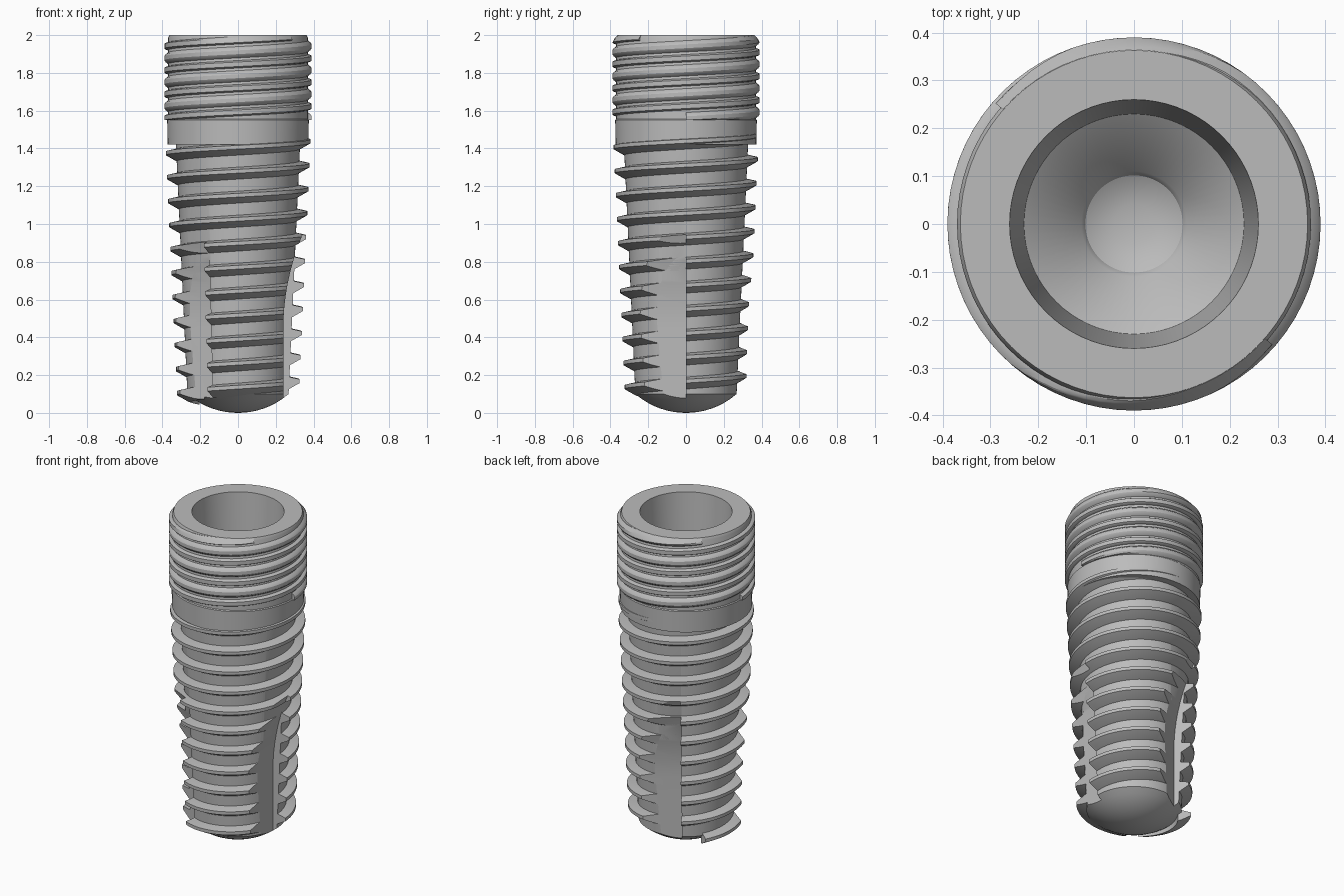
import bpy, bmesh
from math import cos, sin, pi, sqrt, radians, tau

if "Cube" in bpy.data.objects:
    bpy.data.objects.remove(bpy.data.objects["Cube"])

SEG = 72
PITCH = 0.127
TOP = 2.0

metal = bpy.data.materials.new("grey metal")
metal.use_nodes = True
metal.diffuse_color = (0.5, 0.5, 0.5, 1)
metal.node_tree.nodes["Principled BSDF"].inputs["Base Color"].default_value = (0.5, 0.5, 0.5, 1)


def make_object(name, bm):
    bmesh.ops.remove_doubles(bm, verts=bm.verts, dist=1e-5)
    bmesh.ops.recalc_face_normals(bm, faces=bm.faces)
    mesh = bpy.data.meshes.new(name)
    bm.to_mesh(mesh)
    bm.free()
    mesh.materials.append(metal)
    ob = bpy.data.objects.new(name, mesh)
    bpy.context.collection.objects.link(ob)
    return ob


def bridge(bm, a, b, closed):
    """Quads between two rows of vertices."""
    n = len(a)
    for i in range(n if closed else n - 1):
        j = (i + 1) % n
        quad = list(dict.fromkeys((a[i], a[j], b[j], b[i])))
        if len(quad) > 2:
            bm.faces.new(quad)


def lathe(name, profile):
    """Turn (radius, z) points that start and end on the axis."""
    bm = bmesh.new()
    rings = []
    for r, z in profile:
        if r == 0:
            rings.append([bm.verts.new((0, 0, z))] * SEG)
        else:
            rings.append([bm.verts.new((r * cos(tau * i / SEG), r * sin(tau * i / SEG), z))
                          for i in range(SEG)])
    for a, b in zip(rings, rings[1:]):
        bridge(bm, a, b, True)
    return make_object(name, bm)


def helix(name, start, end, section):
    """Sweep section(angle) -> [(radius, z)] along a closed, capped ribbon."""
    bm = bmesh.new()
    steps = round((end - start) / tau * SEG)
    rows = []
    for s in range(steps + 1):
        t = start + (end - start) * s / steps
        rows.append([bm.verts.new((r * cos(t), r * sin(t), z)) for r, z in section(t)])
    for a, b in zip(rows, rows[1:]):
        bridge(bm, a, b, True)
    bm.faces.new(rows[0])
    bm.faces.new(rows[-1])
    return make_object(name, bm)


def core_radius(z):
    return 0.268 + 0.046 * (z - 0.1)


# Body: domed tip, tapered core, collar, head and stepped socket
R_DOME = 0.409
profile = [(0, 0)]
for k in range(1, 9):
    r = 0.268 * k / 8
    profile.append((r, R_DOME - sqrt(R_DOME ** 2 - r ** 2)))
profile += [(core_radius(1.42), 1.42), (0.372, 1.42), (0.375, 1.55), (0.37, 1.555),
            (0.37, 1.985), (0.363, TOP), (0.26, TOP), (0.23, 1.5), (0.11, 1.41)]
profile += [(0.11 * cos(a), 1.41 - 0.04 * sin(a)) for a in (pi / 8, pi / 4, 3 * pi / 8)]
profile.append((0, 1.37))
body = lathe("implant_body", profile)


# Main thread: buttress section that tapers with the core and fades into the collar
def main_section(t):
    z = 0.17 + PITCH * t / tau
    root = core_radius(z)
    fade = min(1, max(0, (t - 20 * pi) / pi))
    crest = root + 0.055 - 0.025 * fade
    inner = root - 0.02
    return [(inner, z - 0.05), (root, z - 0.043), (crest, z - 0.012),
            (crest, z + 0.008), (root, z + 0.02), (inner, z + 0.022)]


thread = helix("main_thread", radians(-215), 21 * pi, main_section)

# Three cutting flutes: radial wall, flat floor, curved run-out at the top
outline = [(0.5, -0.1), (0.24, -0.1)]
outline += [(0.24 + (0.06 * k) ** 2 / 2.4, 0.45 + 0.06 * k) for k in range(13)]
outline.append((0.5, 1.17))
bm = bmesh.new()
for n in range(3):
    a = n * tau / 3
    caps = []
    for y in (0, -0.4):
        caps.append([bm.verts.new((x * cos(a) - y * sin(a), x * sin(a) + y * cos(a), z))
                     for x, z in outline])
        bm.faces.new(caps[-1])
    bridge(bm, caps[0], caps[1], True)
cutter = make_object("flute_cutter", bm)
cutter.hide_render = True

for ob in (body, thread):
    mod = ob.modifiers.new("flutes", 'BOOLEAN')
    mod.operation = 'DIFFERENCE'
    mod.solver = 'EXACT'
    mod.object = cutter
    bpy.context.view_layer.objects.active = ob
    bpy.ops.object.modifier_apply(modifier=mod.name)
bpy.data.objects.remove(cutter)


# Fine two-start thread around the head, trimmed by the top chamfer
def fine_section(half, flat, offset):
    shape = [(0.36, -half), (0.37, -half), (0.384, -(half + flat) / 2), (0.39, -flat),
             (0.39, flat), (0.384, (half + flat) / 2), (0.37, half), (0.36, half)]

    def section(t):
        mid = 1.56 + offset + PITCH * t / tau
        pts = []
        for r, dz in shape:
            z = min(TOP - 0.001, max(1.55, mid + dz))
            limit = 0.363 + 0.027 * (TOP - z) / 0.03
            pts.append((min(r, limit), z))
        return pts
    return section


turns = 0.43 / PITCH * tau
parts = [body, thread,
         helix("fine_thread_wide", 0, turns, fine_section(0.03, 0.01, 0)),
         helix("fine_thread_narrow", -pi, turns - pi, fine_section(0.02, 0.012, PITCH / 2))]

# Smooth curved surfaces, keep the machined edges crisp
bpy.ops.object.select_all(action='DESELECT')
for ob in parts:
    ob.select_set(True)
bpy.context.view_layer.objects.active = body
bpy.ops.object.shade_smooth_by_angle(angle=radians(25))
